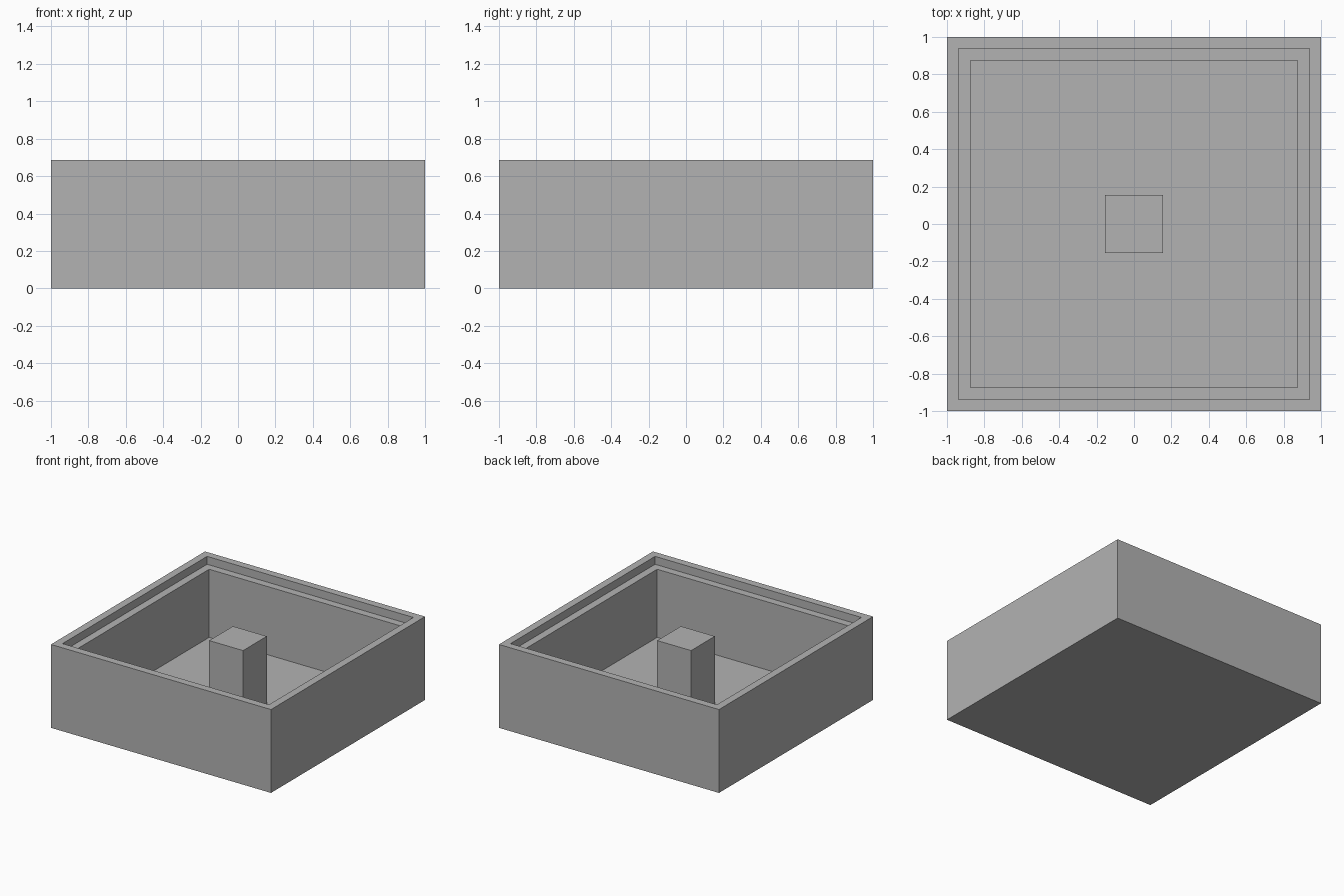
import bpy
import bmesh

cube = bpy.data.objects.get("Cube")
if cube:
    bpy.data.objects.remove(cube, do_unlink=True)

grey = bpy.data.materials.new("plain_grey")
grey.use_nodes = True
colour = (0.45, 0.45, 0.45, 1)
grey.diffuse_color = colour
grey.node_tree.nodes["Principled BSDF"].inputs["Base Color"].default_value = colour


def square_shell(name, rings):
    """Join square rings of (half width, height), closing the first and last."""
    bm = bmesh.new()
    loops = [[bm.verts.new((sx * half, sy * half, z))
              for sx, sy in ((-1, -1), (1, -1), (1, 1), (-1, 1))]
             for half, z in rings]
    for low, high in zip(loops, loops[1:]):
        for i in range(4):
            j = (i + 1) % 4
            bm.faces.new((low[i], low[j], high[j], high[i]))
    bm.faces.new(loops[0][::-1])
    bm.faces.new(loops[-1])
    mesh = bpy.data.meshes.new(name)
    bm.to_mesh(mesh)
    bm.free()
    mesh.materials.append(grey)
    obj = bpy.data.objects.new(name, mesh)
    bpy.context.collection.objects.link(obj)
    return obj


HEIGHT, LEDGE, FLOOR = 0.685, 0.62, 0.06
RIM, WALL, POST = 0.938, 0.875, 0.154

# Open box: outer wall, rim, recessed lid ledge, inner wall and floor,
# with the central post rising from the floor in the same surface
square_shell("box_with_post", [
    (1, 0), (1, HEIGHT),
    (RIM, HEIGHT), (RIM, LEDGE),
    (WALL, LEDGE), (WALL, FLOOR),
    (POST, FLOOR), (POST, LEDGE),
])
